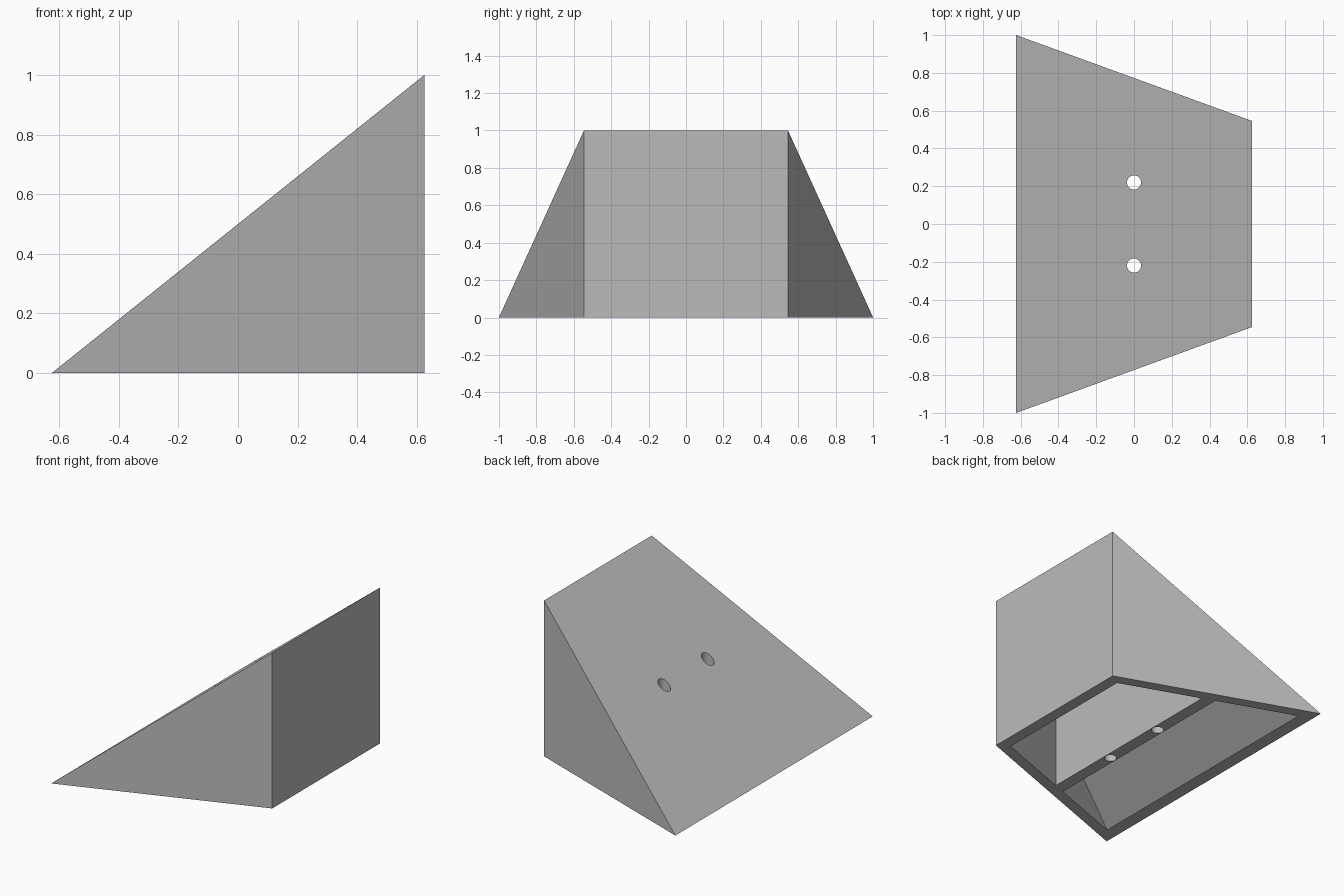
import bpy
import bmesh

cube = bpy.data.objects.get("Cube")
if cube:
    bpy.data.objects.remove(cube, do_unlink=True)

SLOPE = 0.8           # rise of the ramp along x
HALF_DEPTH = 0.773    # half depth in plan at x = 0
TAPER = 0.364         # loss of half depth along x
WALL = 0.075

grey = bpy.data.materials.new("grey")
grey.use_nodes = True
colour = (0.5, 0.5, 0.5, 1)
grey.diffuse_color = colour
grey.node_tree.nodes["Principled BSDF"].inputs["Base Color"].default_value = colour


def add_object(name, bm):
    bmesh.ops.recalc_face_normals(bm, faces=bm.faces)
    mesh = bpy.data.meshes.new(name)
    bm.to_mesh(mesh)
    bm.free()
    mesh.materials.append(grey)
    obj = bpy.data.objects.new(name, mesh)
    bpy.context.collection.objects.link(obj)
    return obj


def tapered_wedge(name, x0, x1, foot, inset, floor):
    """Prism with a tapered plan and a ramp that meets z = 0 at x = foot."""
    profile = [(x0, floor), (x1, floor), (x1, SLOPE * (x1 - foot))]
    if x0 > foot or floor < 0:
        profile.append((x0, SLOPE * (x0 - foot)))
    bm = bmesh.new()
    sides = []
    for side in (-1, 1):
        verts = [bm.verts.new((x, side * (HALF_DEPTH - inset - TAPER * x), z))
                 for x, z in profile]
        sides.append(verts)
        bm.faces.new(verts)
    a, b = sides
    for i in range(len(profile)):
        j = (i + 1) % len(profile)
        bm.faces.new((a[i], a[j], b[j], b[i]))
    return add_object(name, bm)


def hole_cutter(name, y):
    bm = bmesh.new()
    bmesh.ops.create_cone(bm, cap_ends=True, segments=32, radius1=0.0375,
                          radius2=0.0375, depth=2)
    bmesh.ops.translate(bm, verts=bm.verts, vec=(0, y, 0.5))
    return add_object(name, bm)


# Outer ramp body
body = tapered_wedge("ramp_body", -0.625, 0.625, -0.625, 0, 0)

# Two hollows open below, with a cross rib between them, and two screw holes
inner_foot = -0.54
cutters = [
    tapered_wedge("low_hollow_cutter", inner_foot, -0.04, inner_foot, WALL, -0.1),
    tapered_wedge("high_hollow_cutter", 0.04, 0.55, inner_foot, WALL, -0.1),
    hole_cutter("front_hole_cutter", -0.22),
    hole_cutter("back_hole_cutter", 0.22),
]
bpy.ops.object.select_all(action='DESELECT')
body.select_set(True)
bpy.context.view_layer.objects.active = body
for cutter in cutters:
    cutter.hide_render = True
    mod = body.modifiers.new(cutter.name, 'BOOLEAN')
    mod.operation = 'DIFFERENCE'
    mod.solver = 'EXACT'
    mod.object = cutter
    bpy.ops.object.modifier_apply(modifier=mod.name)
    bpy.data.objects.remove(cutter, do_unlink=True)

bpy.ops.object.shade_smooth_by_angle()
